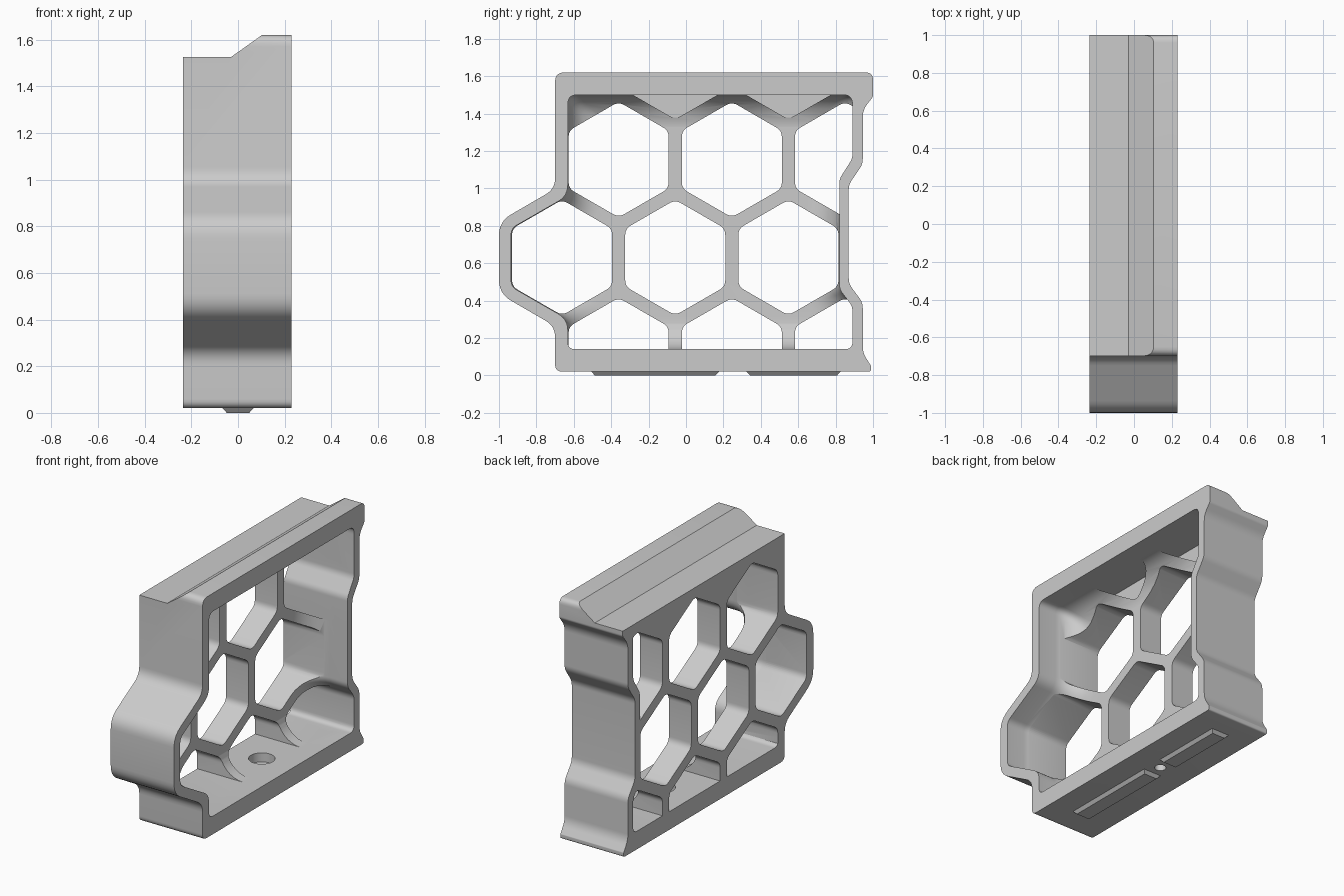
import bpy, bmesh, math
from mathutils import Vector

cube = bpy.data.objects.get("Cube")
if cube:
    bpy.data.objects.remove(cube)

grey = bpy.data.materials.new("plain grey")
grey.use_nodes = True
grey.diffuse_color = (0.6, 0.6, 0.6, 1)
grey.node_tree.nodes["Principled BSDF"].inputs["Base Color"].default_value = (0.6, 0.6, 0.6, 1)

BACK, FRONT = -0.235, 0.23      # frame depth along x
WEB = -0.07                     # inner face of the lattice
FILLET = 0.17                   # blend between lattice and frame
PITCH, APOTHEM = 0.605, 0.2675
ROW = PITCH * math.sqrt(3) / 2
MID_Z = 0.63


def rounded(points, steps=6):
    """Round each (a, b, radius) corner of a closed outline."""
    out, n = [], len(points)
    for i, (a, b, r) in enumerate(points):
        p = Vector((a, b))
        u = Vector(points[i - 1][:2]) - p
        v = Vector(points[(i + 1) % n][:2]) - p
        half = (math.pi - u.angle(v)) / 2
        t = min(r * math.tan(half), 0.45 * u.length, 0.45 * v.length)
        s, e = p + u.normalized() * t, p + v.normalized() * t
        for k in range(steps + 1):
            f = k / steps
            out.append(s * (1 - f) ** 2 + p * 2 * f * (1 - f) + e * f * f)
    return out


def inset(points, d):
    """Move every edge of a counter-clockwise outline inward by d."""
    out, n = [], len(points)
    for i, (a, b, r) in enumerate(points):
        p = Vector((a, b))
        e1 = (p - Vector(points[i - 1][:2])).normalized()
        e2 = (Vector(points[(i + 1) % n][:2]) - p).normalized()
        n1, n2 = Vector((-e1.y, e1.x)), Vector((-e2.y, e2.x))
        q = p + (n1 + n2) * (d / (1 + n1.dot(n2)))
        out.append((q.x, q.y, r))
    return out


def loft(name, rings):
    """Solid through a stack of rings with equal point counts."""
    bm = bmesh.new()
    loops = [[bm.verts.new(p) for p in ring] for ring in rings]
    n = len(loops[0])
    for a, b in zip(loops, loops[1:]):
        for i in range(n):
            j = (i + 1) % n
            bm.faces.new((a[i], a[j], b[j], b[i]))
    bm.faces.new(loops[0])
    bm.faces.new(loops[-1])
    bmesh.ops.recalc_face_normals(bm, faces=bm.faces)
    mesh = bpy.data.meshes.new(name)
    bm.to_mesh(mesh)
    bm.free()
    mesh.materials.append(grey)
    obj = bpy.data.objects.new(name, mesh)
    bpy.context.collection.objects.link(obj)
    return obj


def side_prism(name, outline, x0, x1):
    return loft(name, [[(x, p[0], p[1]) for p in outline] for x in (x0, x1)])


def boolean(target, tool, operation):
    mod = target.modifiers.new("cut", "BOOLEAN")
    mod.operation, mod.solver, mod.object = operation, "EXACT", tool
    bpy.context.view_layer.objects.active = target
    bpy.ops.object.modifier_apply(modifier=mod.name)


def cut(target, tool):
    boolean(target, tool, "DIFFERENCE")
    bpy.data.objects.remove(tool)


def hexagon(y, z):
    r = APOTHEM * 2 / math.sqrt(3)
    angles = [math.radians(30 + 60 * k) for k in range(6)]
    return rounded([(y + r * math.cos(a), z + r * math.sin(a), 0.06) for a in angles])


# Side outlines as (y, z, corner radius)
outer = [(-0.70, 0.02, 0.04), (0.99, 0.02, 0.02), (0.99, 0.05, 0.01), (0.945, 0.12, 0.15),
         (0.945, 0.39, 0.09), (0.87, 0.49, 0.09), (0.87, 1.02, 0.09), (0.945, 1.13, 0.09),
         (0.945, 1.42, 0.12), (1.0, 1.49, 0.03), (1.0, 1.62, 0.04), (-0.70, 1.62, 0.05),
         (-0.70, 0.997, 0.1), (-1.0, 0.823, 0.13), (-1.0, 0.437, 0.13), (-0.70, 0.263, 0.1)]
inner = [(-0.632, 0.14, 0.04), (0.89, 0.14, 0.04), (0.89, 0.37, 0.08), (0.82, 0.46, 0.08),
         (0.82, 1.05, 0.08), (0.89, 1.16, 0.08), (0.89, 1.5, 0.05), (-0.632, 1.5, 0.05),
         (-0.632, 0.96, 0.1), (-0.935, 0.786, 0.06), (-0.935, 0.474, 0.06), (-0.632, 0.30, 0.1)]

frame = side_prism("honeycomb_frame", rounded(outer), BACK, FRONT)

# Open cavity, curving in toward the lattice
rings = [[(FRONT + 0.1, p.x, p.y) for p in rounded(inner)]]
for k in range(9):
    t = math.pi / 2 * k / 8
    x = WEB + FILLET * (1 - math.sin(t))
    rings.append([(x, p.x, p.y) for p in rounded(inset(inner, FILLET * (1 - math.cos(t))))])
cut(frame, loft("cavity_cutter", rings))

# Hexagonal cells, trimmed by the inner wall; the top row is only shallow pockets
clip = side_prism("inner_clip", rounded(inner), -1, 1)
for row in (-1, 0, 1, 2):
    for col in range(2 if row == 2 else 3):
        y = -0.36 + PITCH * col
        if row == 0:
            y -= PITCH / 2
        if row == 2:
            y += PITCH / 2
        start = WEB if row == 2 else BACK - 0.1
        cell = side_prism("cell_cutter", hexagon(y, MID_Z + row * ROW), start, FRONT - 0.005)
        boolean(cell, clip, "INTERSECT")
        cut(frame, cell)
bpy.data.objects.remove(clip)

# Lowered step and slope along the top
step = [(-0.4, 1.525), (-0.03, 1.525), (0.105, 1.621), (0.105, 1.8), (-0.4, 1.8)]
cut(frame, loft("top_cutter", [[(x, y, z) for x, z in step] for y in (-1.2, 1.2)]))

# Stepped screw hole in the floor
for radius, z0, z1 in ((0.035, -0.1, 0.1), (0.08, 0.08, 0.2)):
    ring = [(radius * math.cos(k * math.pi / 16), 0.25 + radius * math.sin(k * math.pi / 16))
            for k in range(32)]
    cut(frame, loft("screw_cutter", [[(x, y, z) for x, y in ring] for z in (z0, z1)]))

bpy.context.view_layer.objects.active = frame
bpy.ops.object.select_all(action="DESELECT")
frame.select_set(True)
bpy.ops.object.shade_smooth_by_angle(angle=math.radians(30))

# Tapered locating ribs underneath
for name, y0, y1 in (("front_foot_rib", -0.51, 0.18), ("back_foot_rib", 0.32, 0.83)):
    rings = []
    for z, d in ((0.025, 0), (0.0, 0.022)):
        w = 0.07 - d
        rings.append([(-w, y0 + d, z), (w, y0 + d, z), (w, y1 - d, z), (-w, y1 - d, z)])
    loft(name, rings)
